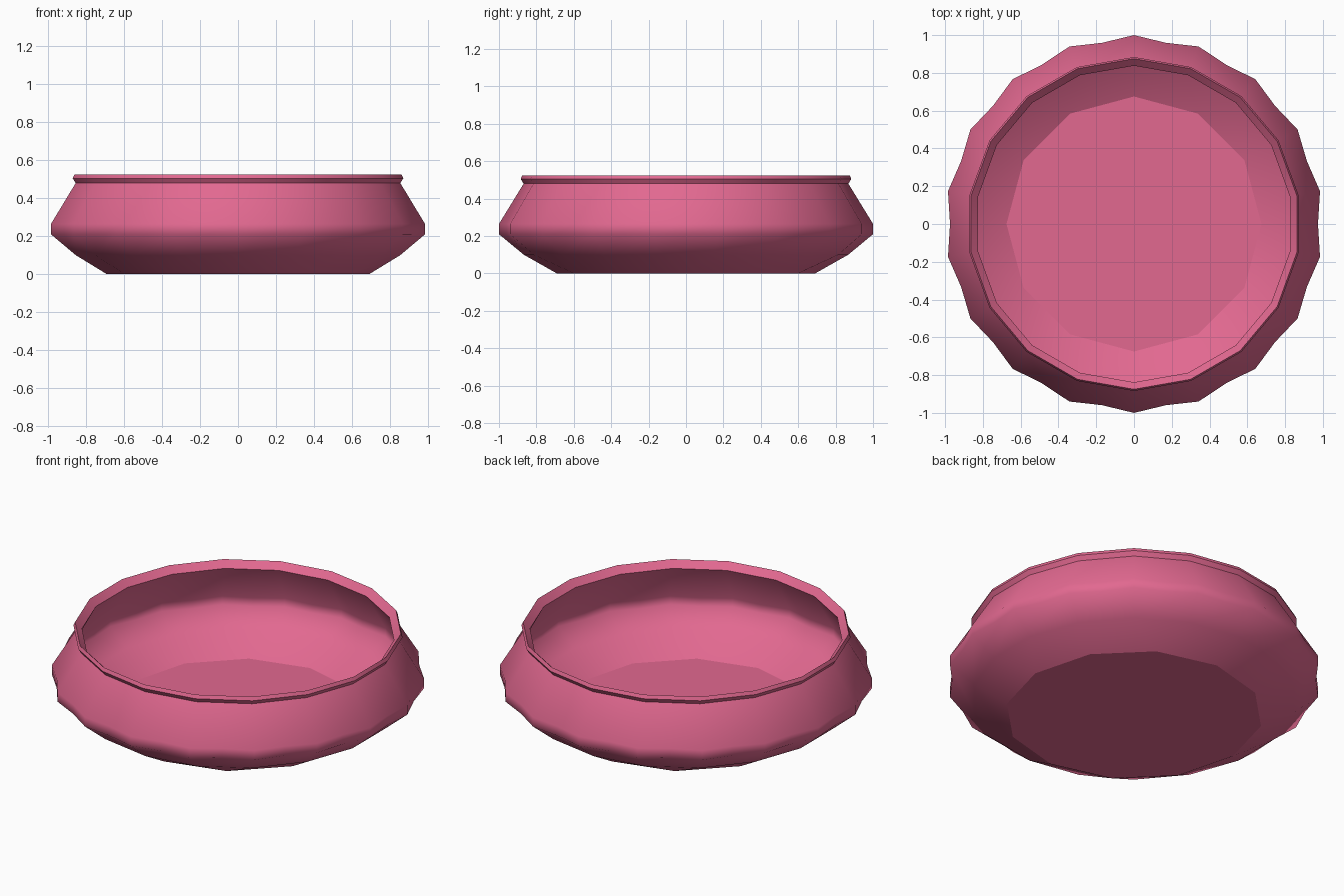
import bpy, bmesh, math

if "Cube" in bpy.data.objects:
    bpy.data.objects.remove(bpy.data.objects["Cube"])

# Ring: (sides, radius, height, sharp edge, radius of the in-between corners)
OUTER = [
    (12, 0.69, 0.00, True, None),     # foot
    (18, 0.867, 0.10, False, None),
    (36, 1.00, 0.21, False, 0.974),   # waist, slightly scalloped
    (36, 1.00, 0.265, False, 0.974),
    (18, 0.868, 0.48, True, None),    # neck
    (18, 0.884, 0.505, True, None),   # lip
    (18, 0.875, 0.525, True, None),
    (18, 0.838, 0.487, True, None),   # inner lip edge
]
INNER = [
    (36, 0.965, 0.265, False, 0.94),
    (36, 0.965, 0.215, False, 0.94),
    (18, 0.845, 0.125, False, None),
    (12, 0.675, 0.03, True, None),    # inside floor
]

bm = bmesh.new()


def ring(n, r, z, sharp, r_odd):
    verts = []
    for i in range(n):
        a = math.pi / 2 + 2 * math.pi * i / n
        rad = r_odd if r_odd and i % 2 else r
        verts.append(bm.verts.new((rad * math.cos(a), rad * math.sin(a), z)))
    return verts


def stitch(a, b):
    """Join two rings of any side count, starting at the same angle."""
    i = j = 0
    na, nb = len(a), len(b)
    while i < na or j < nb:
        ta, tb = (i + 1) * nb, (j + 1) * na
        va, vb = a[i % na], b[j % nb]
        va2, vb2 = a[(i + 1) % na], b[(j + 1) % nb]
        if ta == tb:
            bm.faces.new((va, va2, vb2, vb))
            i, j = i + 1, j + 1
        elif ta < tb:
            bm.faces.new((va, va2, vb))
            i += 1
        else:
            bm.faces.new((va, vb2, vb))
            j += 1


# Bowl wall, outside up to the lip and down the inside
profile = OUTER + INNER
rings = [ring(*p) for p in profile]
for a, b in zip(rings, rings[1:]):
    stitch(a, b)

# Underside and inside floor
bm.faces.new(list(reversed(rings[0])))
bm.faces.new(rings[-1])

# Smooth walls with crisp foot, neck and lip edges
for f in bm.faces:
    f.smooth = True
for p, verts in zip(profile, rings):
    if p[3]:
        for v, w in zip(verts, verts[1:] + verts[:1]):
            bm.edges.get((v, w)).smooth = False

bmesh.ops.recalc_face_normals(bm, faces=bm.faces[:])
mesh = bpy.data.meshes.new("bowl")
bm.to_mesh(mesh)
bm.free()

pink = bpy.data.materials.new("pink_glaze")
pink.diffuse_color = (0.76, 0.14, 0.28, 1)
pink.use_nodes = True
pink.node_tree.nodes["Principled BSDF"].inputs["Base Color"].default_value = pink.diffuse_color
mesh.materials.append(pink)
bowl = bpy.data.objects.new("bowl", mesh)
bpy.context.collection.objects.link(bowl)
